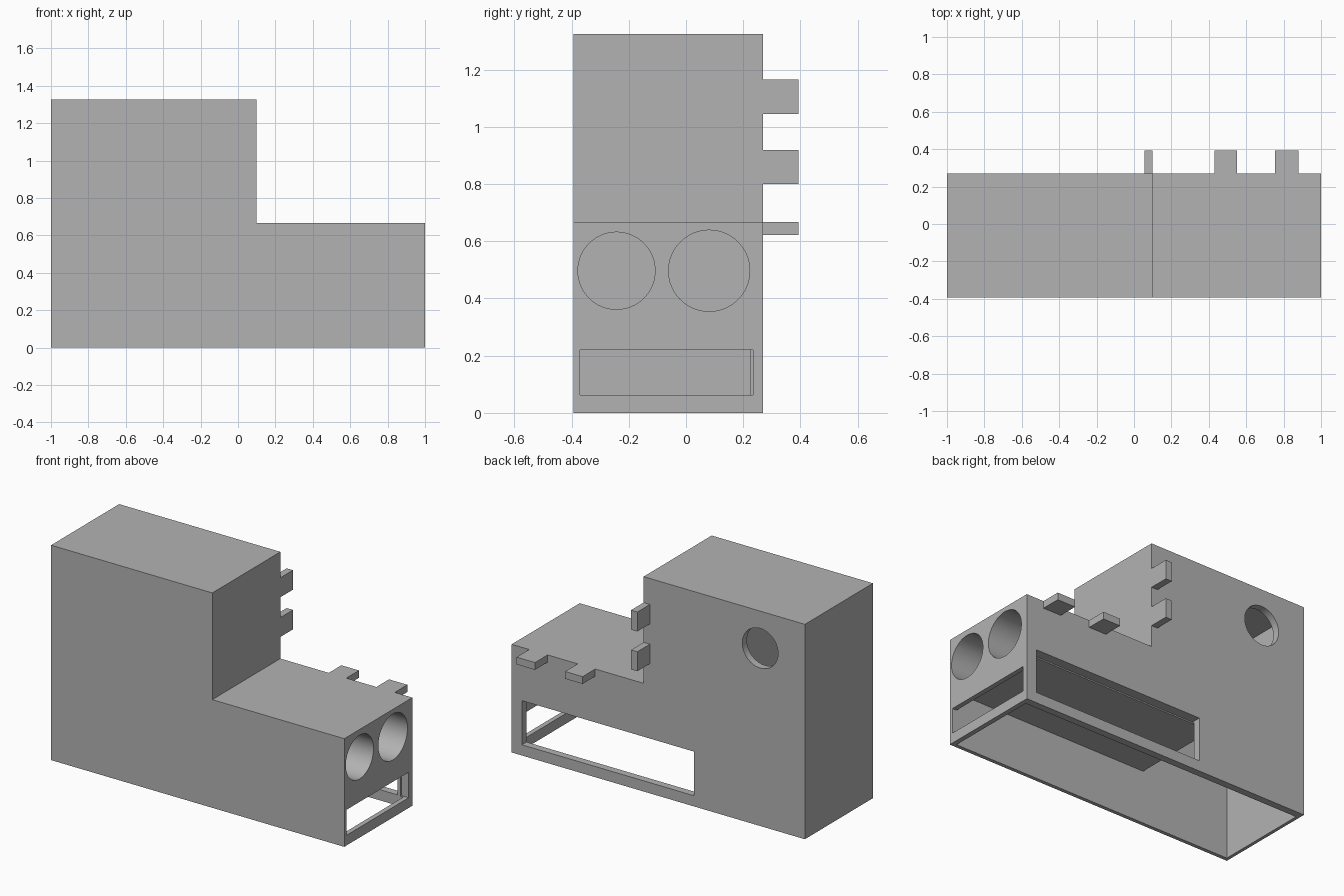
import bpy, bmesh, math
from mathutils import Matrix

cube = bpy.data.objects.get("Cube")
if cube:
    bpy.data.objects.remove(cube, do_unlink=True)

grey = bpy.data.materials.new("plain grey")
grey.use_nodes = True
colour = (0.45, 0.45, 0.45, 1)
grey.diffuse_color = colour
grey.node_tree.nodes["Principled BSDF"].inputs["Base Color"].default_value = colour

FRONT, BACK, TAB_END = -0.393, 0.27, 0.393
STEP_X, STEP_Z, TOP = 0.10, 0.667, 1.325
INNER_FRONT, INNER_BACK = -0.37, 0.225


def finish(name, bm):
    bmesh.ops.recalc_face_normals(bm, faces=bm.faces)
    mesh = bpy.data.meshes.new(name)
    bm.to_mesh(mesh)
    bm.free()
    mesh.materials.append(grey)
    obj = bpy.data.objects.new(name, mesh)
    bpy.context.collection.objects.link(obj)
    return obj


def extrude_profile(name, points, y0, y1):
    """Closed x-z outline extruded along y."""
    bm = bmesh.new()
    face = bm.faces.new([bm.verts.new((x, y0, z)) for x, z in points])
    out = bmesh.ops.extrude_face_region(bm, geom=[face])
    moved = [v for v in out["geom"] if isinstance(v, bmesh.types.BMVert)]
    bmesh.ops.translate(bm, verts=moved, vec=(0, y1 - y0, 0))
    return finish(name, bm)


def box(name, x, y, z):
    return extrude_profile(name, [(x[0], z[0]), (x[1], z[0]), (x[1], z[1]), (x[0], z[1])], *y)


def cylinder(name, centre, radius, depth, axis):
    bm = bmesh.new()
    turn = Matrix.Rotation(math.pi / 2, 4, axis)
    bmesh.ops.create_cone(bm, cap_ends=True, segments=64, radius1=radius, radius2=radius,
                          depth=depth, matrix=Matrix.Translation(centre) @ turn)
    return finish(name, bm)


def cut(target, cutter):
    cutter.hide_render = True
    mod = target.modifiers.new("cut", "BOOLEAN")
    mod.operation, mod.solver, mod.object = "DIFFERENCE", "EXACT", cutter
    bpy.context.view_layer.objects.active = target
    bpy.ops.object.modifier_apply(modifier=mod.name)
    bpy.data.objects.remove(cutter, do_unlink=True)


# Stepped housing
housing = extrude_profile("housing", [(-1, 0), (1, 0), (1, STEP_Z), (STEP_X, STEP_Z),
                                      (STEP_X, TOP), (-1, TOP)], FRONT, BACK)

# Hollow: low compartment open below, rising into a tall shaft at one end
cut(housing, extrude_profile("hollow", [(-0.98, -0.1), (0.97, -0.1), (0.97, 0.33),
                                        (-0.376, 0.33), (-0.376, 1.303), (-0.98, 1.303)],
                             INNER_FRONT, INNER_BACK))

# Openings in the end wall and the back wall
cut(housing, box("end_window", (0.95, 1.1), (-0.37, 0.235), (0.063, 0.22)))
cut(housing, box("back_window", (-0.245, 0.93), (0.21, 0.35), (0.066, 0.338)))
cut(housing, cylinder("back_hole", (-0.695, 0.27, 1.096), 0.122, 0.2, "X"))

# Two round bores in the end wall
for y, z, r in ((-0.243, 0.497, 0.135), (0.081, 0.497, 0.142)):
    cut(housing, cylinder("bore", (0.55, y, z), r, 1.1, "Y"))

# Locking tabs along the back of the step
for z in ((1.045, 1.165), (0.80, 0.92)):
    box("upright_tab", (0.057, STEP_X), (BACK, TAB_END), z)
for x in ((0.43, 0.55), (0.755, 0.88)):
    box("flat_tab", x, (BACK, TAB_END), (0.622, STEP_Z))

# Smooth bores, crisp edges
bpy.ops.object.select_all(action="DESELECT")
housing.select_set(True)
bpy.context.view_layer.objects.active = housing
bpy.ops.object.shade_smooth_by_angle(angle=math.radians(30))
